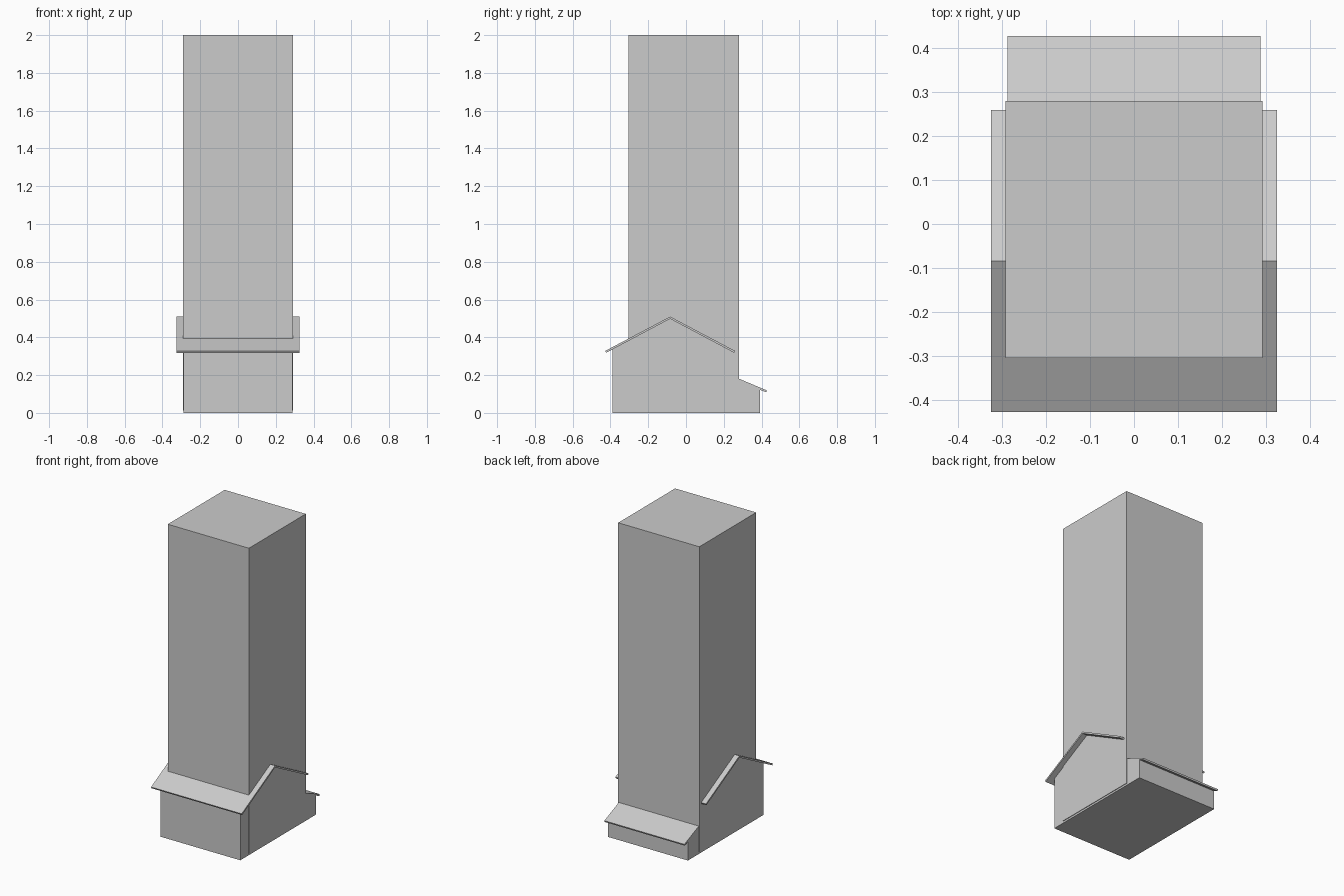
import bpy
import bmesh

if "Cube" in bpy.data.objects:
    bpy.data.objects.remove(bpy.data.objects["Cube"])


def prism(name, profile, half_width, x_axis_z0=None):
    """Extrude a (y, z) side profile across x, centred on x = 0."""
    bm = bmesh.new()
    face = bm.faces.new([bm.verts.new((-half_width, y, z)) for y, z in profile])
    ext = bmesh.ops.extrude_face_region(bm, geom=[face])
    verts = [g for g in ext["geom"] if isinstance(g, bmesh.types.BMVert)]
    bmesh.ops.translate(bm, verts=verts, vec=(2 * half_width, 0, 0))
    bmesh.ops.recalc_face_normals(bm, faces=bm.faces)
    mesh = bpy.data.meshes.new(name)
    bm.to_mesh(mesh)
    bm.free()
    obj = bpy.data.objects.new(name, mesh)
    bpy.context.collection.objects.link(obj)
    return obj


RIDGE_Y = -0.084

# Tall square tower, just wider than the house
prism("tower", [(-0.305, 0.012), (0.28, 0.012), (0.28, 2.0), (-0.305, 2.0)], 0.292)

# Gabled house walls, running through the tower
prism("house_walls", [(-0.388, 0), (0.22, 0), (0.22, 0.34),
                      (RIDGE_Y, 0.5), (-0.388, 0.34)], 0.288)

# Lean-to walls at the back
prism("lean_to_walls", [(0.22, 0), (0.392, 0), (0.392, 0.126),
                        (0.28, 0.174), (0.22, 0.174)], 0.288)

# Overhanging gable roof with an open chevron profile
prism("gable_roof", [(-0.428, 0.328), (RIDGE_Y, 0.51), (0.26, 0.328),
                     (0.255, 0.318), (RIDGE_Y, 0.498), (-0.423, 0.318)], 0.326)

# Thin sloping roof over the lean-to
prism("lean_to_roof", [(0.278, 0.182), (0.428, 0.119),
                       (0.424, 0.109), (0.278, 0.170)], 0.288)
